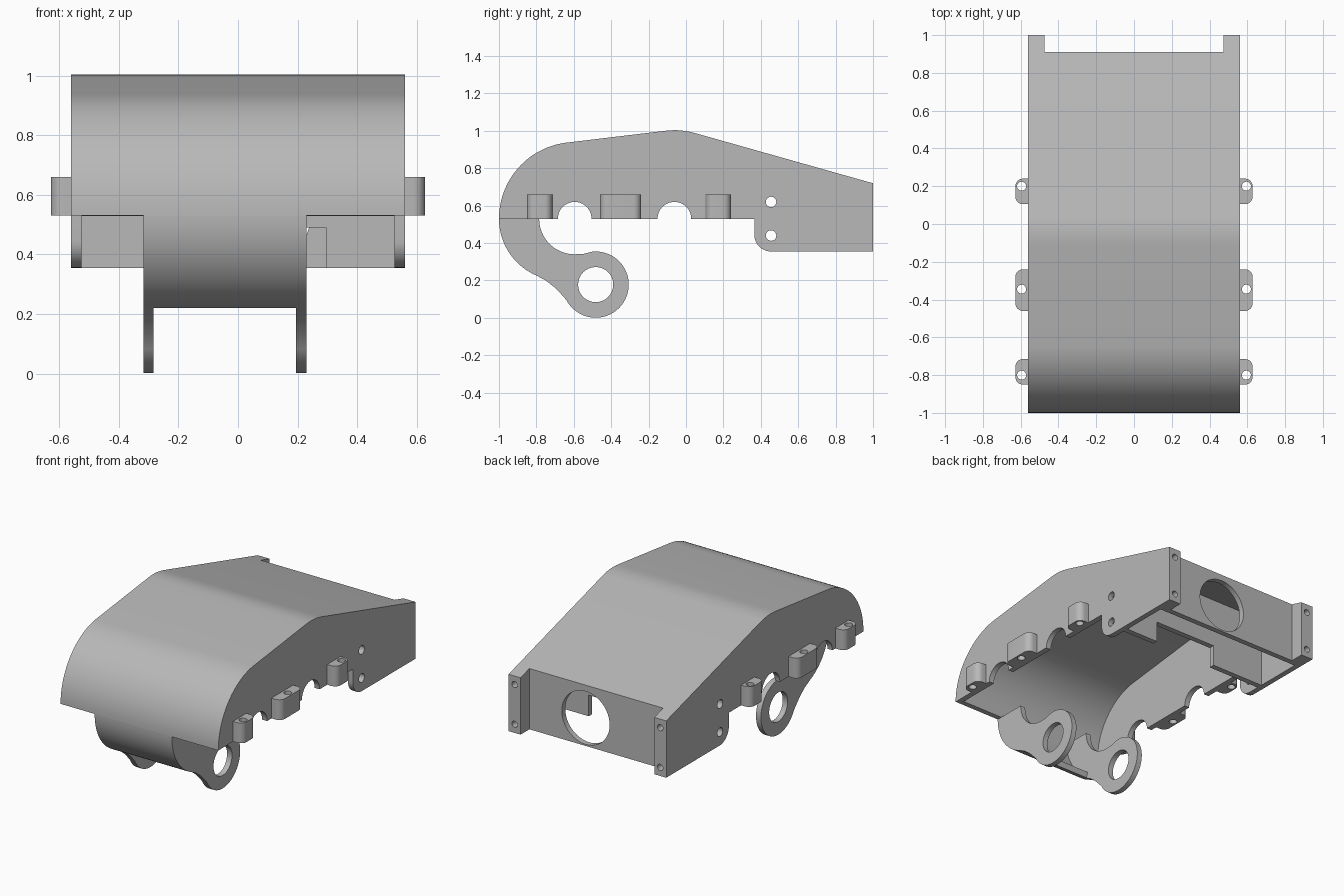
import bpy, bmesh
from math import sin, cos, radians, hypot
from mathutils import Matrix, Vector

old = bpy.data.objects.get("Cube")
if old:
    bpy.data.objects.remove(old, do_unlink=True)

GREY = (0.48, 0.48, 0.48, 1)
mat = bpy.data.materials.new("plain grey")
mat.use_nodes = True
mat.diffuse_color = GREY
mat.node_tree.nodes["Principled BSDF"].inputs["Base Color"].default_value = GREY

T = 0.035        # sheet thickness
HALF = 0.56      # half width of the cover
RIM = 0.53       # height of the lower rim
BASE = 0.355     # height of the rear skirt bottom
INNER = HALF - T

# Axes (across, up, extrusion) for each drawing plane
PLANES = {
    "yz": ((0, 1, 0), (0, 0, 1), (1, 0, 0)),
    "xz": ((1, 0, 0), (0, 0, 1), (0, -1, 0)),
    "xy": ((1, 0, 0), (0, 1, 0), (0, 0, 1)),
}


def arc(cx, cy, r, a0, a1, n=16):
    angles = [radians(a0 + (a1 - a0) * i / n) for i in range(n + 1)]
    return [(cx + r * cos(a), cy + r * sin(a)) for a in angles]


def circle(cx, cy, r, n=32):
    return arc(cx, cy, r, 0, 360, n)[:-1]


def rect(x0, y0, x1, y1):
    return [(x0, y0), (x1, y0), (x1, y1), (x0, y1)]


def band(line, t):
    """Close an open line into a strip of thickness t on its right side."""
    inner = []
    for i, (x, y) in enumerate(line):
        ax, ay = line[max(i - 1, 0)]
        bx, by = line[min(i + 1, len(line) - 1)]
        d = hypot(bx - ax, by - ay)
        inner.append((x + t * (by - ay) / d, y - t * (bx - ax) / d))
    return line + inner[::-1]


def plate(name, plane, lo, hi, outline, holes=()):
    """Extrude a flat outline with holes between two positions."""
    curve = bpy.data.curves.new(name, "CURVE")
    curve.dimensions = "2D"
    curve.fill_mode = "BOTH"
    curve.extrude = (hi - lo) / 2
    for loop in (outline, *holes):
        spline = curve.splines.new("POLY")
        spline.points.add(len(loop) - 1)
        for p, (x, y) in zip(spline.points, loop):
            p.co = (x, y, 0, 1)
        spline.use_cyclic_u = True
    temp = bpy.data.objects.new(name + " sketch", curve)
    bpy.context.collection.objects.link(temp)
    bpy.context.view_layer.update()
    mesh = bpy.data.meshes.new_from_object(temp)
    bpy.data.objects.remove(temp, do_unlink=True)
    bpy.data.curves.remove(curve)

    u, v, w = (Vector(a) for a in PLANES[plane])
    turn = Matrix((u, v, w)).transposed().to_4x4()
    mid = (lo + hi) / 2
    shift = Vector([abs(c) * mid for c in w])
    mesh.transform(Matrix.Translation(shift) @ turn)
    bm = bmesh.new()
    bm.from_mesh(mesh)
    bmesh.ops.remove_doubles(bm, verts=bm.verts, dist=0.0001)
    bmesh.ops.recalc_face_normals(bm, faces=bm.faces)
    bm.to_mesh(mesh)
    bm.free()
    mesh.materials.clear()
    mesh.materials.append(mat)
    obj = bpy.data.objects.new(name, mesh)
    bpy.context.collection.objects.link(obj)
    bpy.ops.object.select_all(action="DESELECT")
    obj.select_set(True)
    bpy.context.view_layer.objects.active = obj
    bpy.ops.object.shade_smooth_by_angle(angle=radians(30))
    return obj


# Roof line from the front rim over the crest to the back
WALL_Y = 0.91
WALL_TOP = 0.745
nose = arc(-0.59, RIM, 0.41, 180, 98, 24)
crest = [(-0.13, 0.998), (-0.095, 1.002), (-0.06, 1.004), (-0.025, 1.002),
         (0.01, 0.997), (0.045, 0.989)]
roof_line = nose + crest + [(WALL_Y, WALL_TOP)]
plate("curved_cover", "yz", -INNER, INNER, band(roof_line, T))

# Side walls with rear skirt, two arches and two bolt holes
side = roof_line + [(WALL_Y, BASE)]
side += arc(0.455, 0.445, 0.09, 270, 180, 10) + [(0.365, RIM)]
for cy in (-0.062, -0.595):
    side += arc(cy, RIM, 0.09, 0, 180, 20)
bolt_holes = [circle(0.455, z, 0.028, 20) for z in (0.62, 0.44)]

for tag, s in (("left", 1), ("right", -1)):
    lo, hi = sorted((s * INNER, s * HALF))
    plate(tag + "_side_wall", "yz", lo, hi, side, bolt_holes)

    # Rear corner post, its top following the roof slope
    post = plate(tag + "_rear_post", "xz", WALL_Y, 1.0,
                 rect(s * 0.475, BASE, s * HALF, 0.72),
                 [circle(s * 0.517, z, 0.02, 16) for z in (0.41, 0.665)])
    for v in post.data.vertices:
        if v.co.z > 0.71 and v.co.y < 0.95:
            v.co.z = WALL_TOP

    # Screw bosses along the rim
    for part, y0, y1, hole in (("front", -0.85, -0.715, -0.8),
                               ("middle", -0.46, -0.24, -0.345),
                               ("rear", 0.105, 0.24, 0.2)):
        r = 0.04
        shape = [(HALF, y0)] + arc(0.628 - r, y0 + r, r, -90, 0, 8)
        shape += arc(0.628 - r, y1 - r, r, 0, 90, 8) + [(HALF, y1)]
        plate(f"{tag}_{part}_boss", "xy", RIM, 0.66,
              [(s * x, y) for x, y in shape],
              [circle(s * 0.595, hole, 0.024, 20)])

# Back wall with round opening
plate("back_wall", "xz", WALL_Y - T, WALL_Y,
      rect(-INNER, BASE, INNER, WALL_TOP),
      [circle(0.075, 0.535, 0.17, 48)])

# Inner bulkhead with a notch in its lower edge
notch_l, notch_r, notch_top = -0.15, 0.295, 0.49
plate("bulkhead", "xz", 0.53, 0.53 + T,
      [(-INNER, BASE), (notch_l, BASE), (notch_l, notch_top),
       (notch_r, notch_top), (notch_r, BASE), (INNER, BASE),
       (INNER, 0.82), (-INNER, 0.82)])

# Front hook: two ringed arms joined by a curved sheet
HOOK_L, HOOK_R = -0.318, 0.23
ring_y, ring_z = -0.483, 0.178
sweep = arc(-0.67, RIM, 0.33, 180, 247, 20)
arm = sweep + [(-0.75, 0.2), (-0.705, 0.165), (-0.67, 0.13)]
arm += arc(ring_y, ring_z, 0.177, 208, 455, 48) + [(-0.545, 0.343)]
arm += arc(-0.595, RIM, 0.19, 270, 180, 20)
for tag, lo in (("right", HOOK_L), ("left", HOOK_R - T)):
    plate(tag + "_hook_arm", "yz", lo, lo + T, arm,
          [circle(ring_y, ring_z, 0.094)])
plate("hook_sheet", "yz", HOOK_L + T, HOOK_R - T,
      band(arc(-0.67, RIM, 0.33, 250, 180, 20), T))
